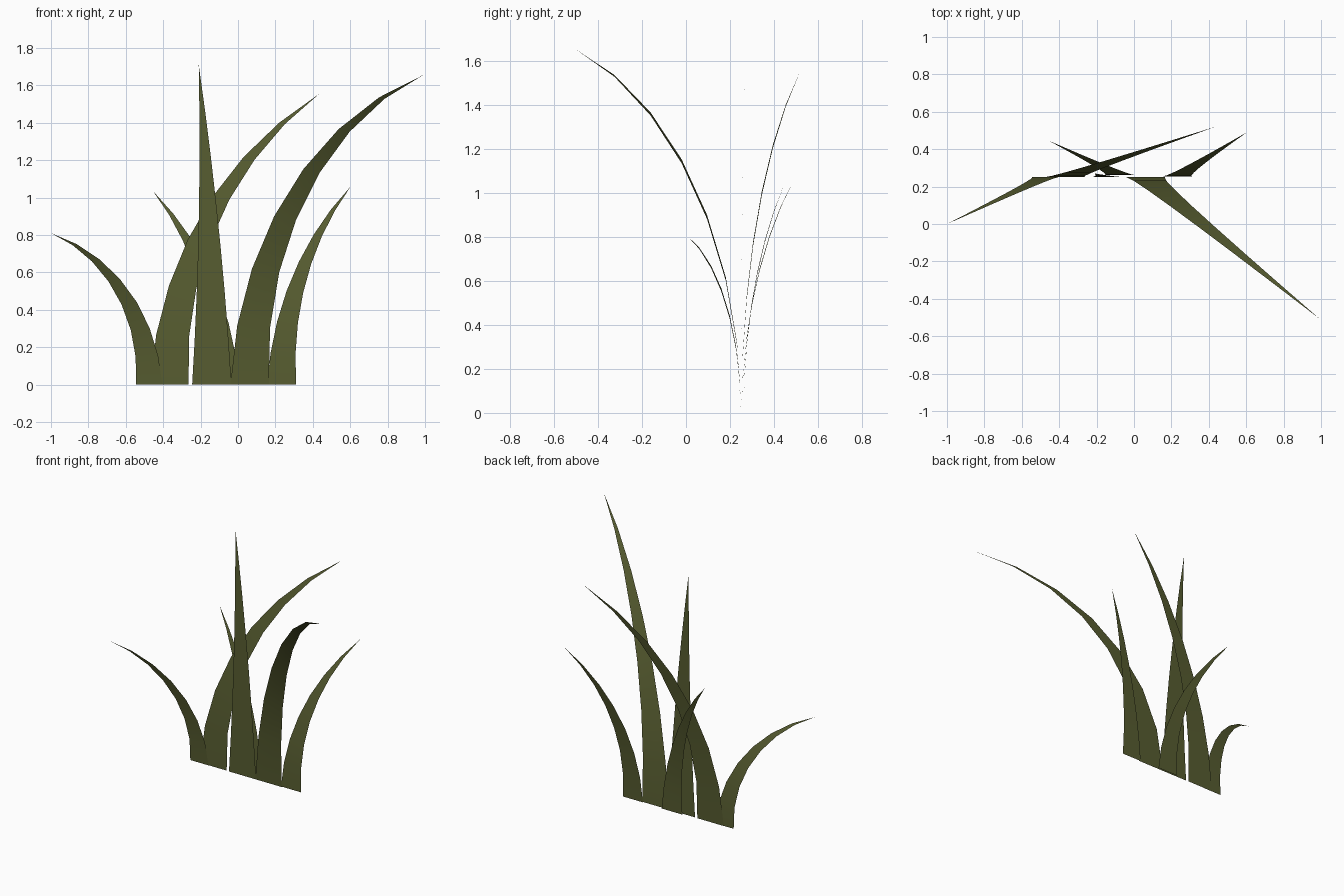
import bpy, bmesh, math
from mathutils import Vector

cube = bpy.data.objects.get("Cube")
if cube:
    bpy.data.objects.remove(cube, do_unlink=True)

# Single olive grass colour
olive = bpy.data.materials.new("olive_green")
olive.use_nodes = True
olive.diffuse_color = (0.095, 0.108, 0.03, 1)
bsdf = olive.node_tree.nodes["Principled BSDF"]
bsdf.inputs["Base Color"].default_value = olive.diffuse_color
bsdf.inputs["Roughness"].default_value = 0.9

SEGMENTS = 7


def blade(name, base, tip, width):
    """Thin tapered sheet that leaves the ground upright and bends along an arc."""
    base, tip = Vector(base), Vector(tip)
    lean = Vector((tip.x - base.x, tip.y - base.y, 0))
    reach = lean.length
    lean.normalize()
    bend = 2 * math.atan2(reach, tip.z)
    radius = tip.z / math.sin(bend)

    bm = bmesh.new()
    previous = None
    for i in range(SEGMENTS + 1):
        t = i / SEGMENTS
        angle = bend * t
        centre = base + lean * radius * (1 - math.cos(angle))
        centre.z += radius * math.sin(angle)
        # The side that leads into the bend dips slightly
        side = Vector((1, 0, -0.4 * lean.x * math.sin(angle)))
        half = side * width * (1 - t) / 2
        if i < SEGMENTS:
            ring = [bm.verts.new(centre - half), bm.verts.new(centre + half)]
        else:
            ring = [bm.verts.new(centre)]
        if previous:
            bm.faces.new(previous + ring[::-1])
        previous = ring

    mesh = bpy.data.meshes.new(name)
    bm.to_mesh(mesh)
    bm.free()
    mesh.materials.append(olive)
    mesh.shade_smooth()
    obj = bpy.data.objects.new(name, mesh)
    bpy.context.collection.objects.link(obj)


# Blades, from the model's right to its left
blade("outer_right_blade", (-0.475, 0.25, 0), (-1.0, 0.0, 0.81), 0.14)
blade("tall_rear_blade", (-0.367, 0.252, 0), (0.435, 0.52, 1.555), 0.205)
blade("upright_centre_blade", (-0.14, 0.25, 0), (-0.21, 0.27, 1.71), 0.21)
blade("short_rear_blade", (-0.075, 0.262, 0), (-0.455, 0.445, 1.035), 0.16)
blade("tall_front_blade", (0.062, 0.25, 0), (0.99, -0.505, 1.655), 0.205)
blade("outer_left_blade", (0.233, 0.255, 0), (0.603, 0.49, 1.06), 0.155)
